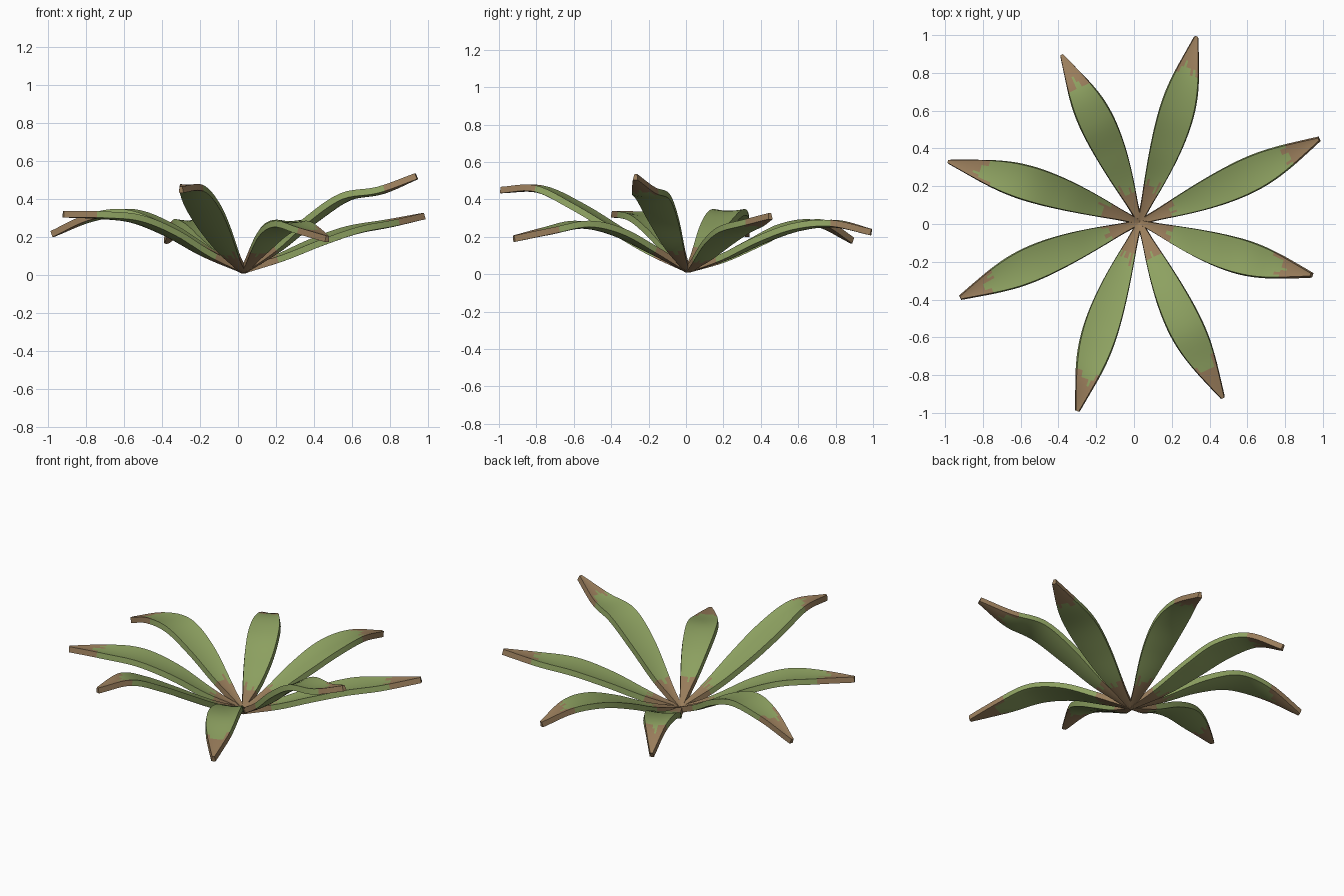
import bpy, math, random
from mathutils import Vector

if "Cube" in bpy.data.objects:
    bpy.data.objects.remove(bpy.data.objects["Cube"])

random.seed(4)


def flat_material(name, rgb):
    m = bpy.data.materials.new(name)
    m.diffuse_color = (*rgb, 1)
    m.use_nodes = True
    m.node_tree.nodes["Principled BSDF"].inputs["Base Color"].default_value = m.diffuse_color
    return m


green = flat_material("leaf green", (0.27, 0.36, 0.12))
brown = flat_material("dry brown", (0.32, 0.205, 0.105))

CENTRE = Vector((0.03, 0.01))
ROWS, COLS, THICK = 30, 8, 0.034

# Half width of a leaf along its length (evenly spaced from root to tip)
WIDTH = [0.012, 0.028, 0.048, 0.066, 0.080, 0.089, 0.091, 0.083, 0.064, 0.038, 0.010]

# Each leaf: tip x, tip y, then heights at 0, 20, 40, 60, 80 and 100 % of its length
LEAVES = [
    (0.98, 0.45, 0.025, 0.09, 0.17, 0.235, 0.27, 0.31),
    (0.94, -0.27, 0.025, 0.14, 0.29, 0.41, 0.445, 0.52),
    (0.47, -0.92, 0.025, 0.13, 0.225, 0.265, 0.23, 0.19),
    (-0.30, -0.99, 0.025, 0.12, 0.24, 0.36, 0.455, 0.45),
    (-0.92, -0.39, 0.025, 0.11, 0.22, 0.295, 0.315, 0.32),
    (-0.98, 0.33, 0.025, 0.13, 0.25, 0.325, 0.30, 0.215),
    (-0.38, 0.89, 0.025, 0.08, 0.165, 0.25, 0.27, 0.18),
    (0.33, 0.99, 0.025, 0.09, 0.18, 0.25, 0.27, 0.225),
]


def spline(vals, t):
    """Smooth curve through evenly spaced values."""
    n = len(vals) - 1
    i = min(int(t * n), n - 1)
    f = t * n - i
    b, c = vals[i], vals[i + 1]
    a = vals[i - 1] if i > 0 else 2 * b - c
    d = vals[i + 2] if i + 2 <= n else 2 * c - b
    return b + 0.5 * f * (c - a + f * (2 * a - 5 * b + 4 * c - d + f * (3 * (b - c) + d - a)))


def make_leaf(name, tip, heights):
    along = Vector(tip) - CENTRE
    side = Vector((-along.y, along.x)).normalized()
    verts, faces, mats = [], [], []
    for r in range(ROWS + 1):
        t = r / ROWS
        # midrib bows sideways a little; the blade is slightly cupped
        mid = CENTRE + along * t - side * 0.018 * math.sin(math.pi * t)
        half, z = spline(WIDTH, t), spline(heights, t)
        for c in range(COLS + 1):
            u = 2 * c / COLS - 1
            p = mid + side * half * u
            verts.append((p.x, p.y, z + 0.10 * half * (u * u - 0.5)))
    # ragged limits of the dry root and the dry tip
    root = [0.19 + random.uniform(-0.03, 0.03) for _ in range(COLS)]
    end = [0.84 + random.uniform(-0.03, 0.03) - 0.05 * abs(2 * (c + 0.5) / COLS - 1) ** 3
           for c in range(COLS)]
    w = COLS + 1
    for r in range(ROWS):
        t = (r + 0.5) / ROWS
        for c in range(COLS):
            a = r * w + c
            faces.append((a, a + w, a + w + 1, a + 1))
            mats.append(1 if t < root[c] or t > end[c] else 0)
    me = bpy.data.meshes.new(name)
    me.from_pydata(verts, [], faces)
    me.materials.append(green)
    me.materials.append(brown)
    for p, m in zip(me.polygons, mats):
        p.material_index = m
    if me.polygons[ROWS * COLS // 2].normal.z < 0:
        me.flip_normals()
    ob = bpy.data.objects.new(name, me)
    bpy.context.collection.objects.link(ob)
    # fleshy thickness
    mod = ob.modifiers.new("thickness", 'SOLIDIFY')
    mod.thickness, mod.offset = THICK, 0
    bpy.ops.object.select_all(action='DESELECT')
    ob.select_set(True)
    bpy.context.view_layer.objects.active = ob
    bpy.ops.object.modifier_apply(modifier=mod.name)
    bpy.ops.object.shade_smooth_by_angle(angle=math.radians(35))


for i, leaf in enumerate(LEAVES):
    make_leaf(f"leaf_{i + 1}", leaf[:2], leaf[2:])
